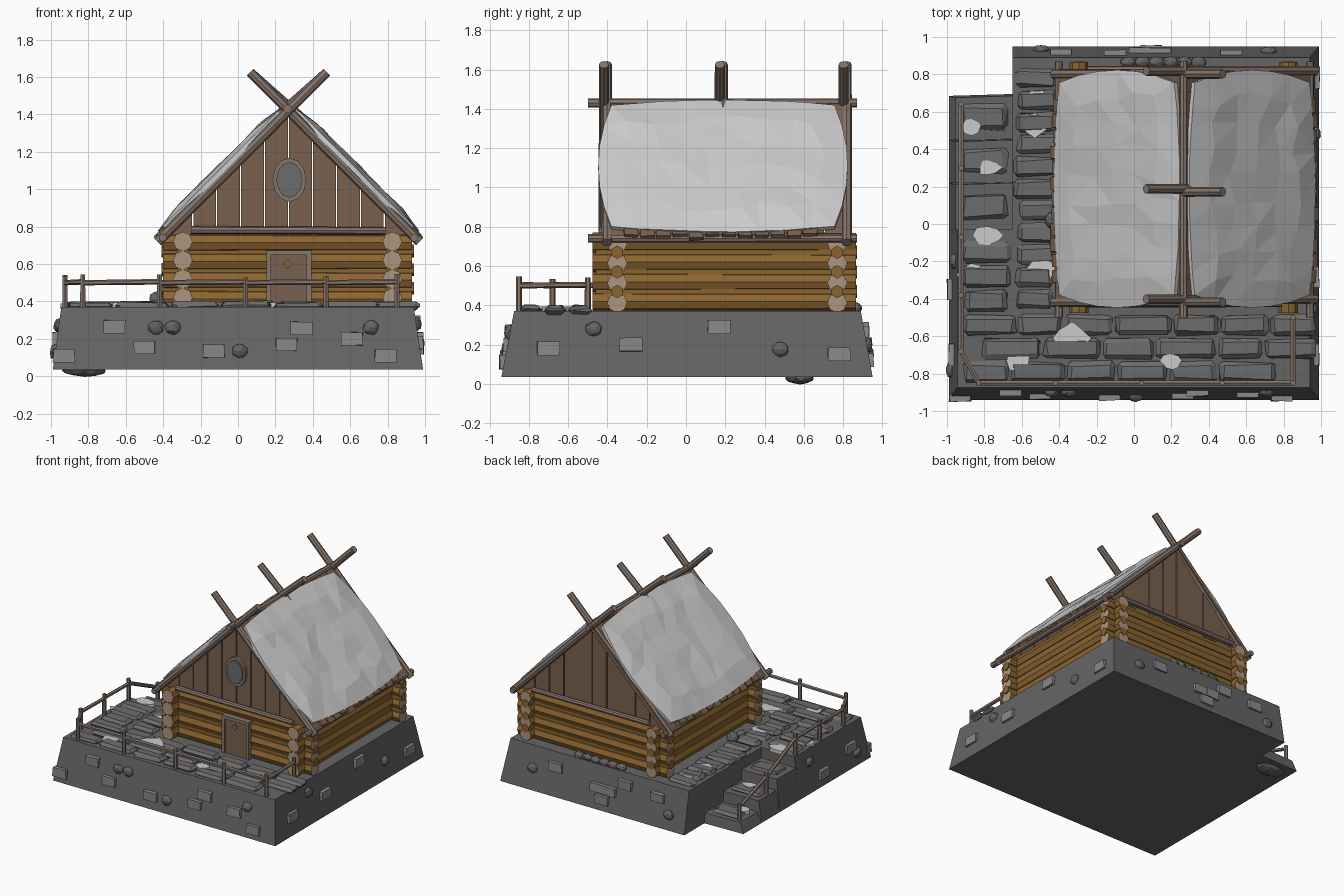
import bpy, bmesh, math, random
from mathutils import Vector, Matrix

if "Cube" in bpy.data.objects:
    bpy.data.objects.remove(bpy.data.objects["Cube"])
random.seed(4)
R = random.uniform

def mat(name, r, g, b):
    m = bpy.data.materials.new(name)
    m.diffuse_color = (r, g, b, 1)
    m.use_nodes = True
    m.node_tree.nodes["Principled BSDF"].inputs["Base Color"].default_value = m.diffuse_color
    return m
LOG = mat("log_bark", .26, .13, .03)
CUT = mat("log_cut", .42, .30, .21)
POLE = mat("pole_wood", .24, .18, .145)
PLANK = mat("plank_wood", .19, .12, .075)
SNOW = mat("snow", .65, .65, .65)
ROCK = mat("rock", .13, .13, .13)
SLAB = mat("slab_stone", .15, .15, .15)
BRICK = mat("light_brick", .25, .25, .25)

def finish(name, bm, *mats):
    bmesh.ops.recalc_face_normals(bm, faces=bm.faces)
    me = bpy.data.meshes.new(name)
    bm.to_mesh(me)
    bm.free()
    for m in mats:
        me.materials.append(m)
    ob = bpy.data.objects.new(name, me)
    bpy.context.collection.objects.link(ob)
    return ob

def loft(name, a, b, m):
    """Solid between two matching outlines."""
    bm = bmesh.new()
    va, vb = [bm.verts.new(p) for p in a], [bm.verts.new(p) for p in b]
    n = len(a)
    bm.faces.new(va)
    bm.faces.new(vb)
    for i in range(n):
        bm.faces.new((va[i], va[(i + 1) % n], vb[(i + 1) % n], vb[i]))
    return finish(name, bm, m)

def box(name, c, s, m, bevel=0, jit=0, rot=None):
    bm = bmesh.new()
    bmesh.ops.create_cube(bm, size=1)
    bmesh.ops.scale(bm, vec=s, verts=bm.verts)
    if bevel:
        bmesh.ops.bevel(bm, geom=bm.edges[:], offset=bevel, segments=1, affect='EDGES')
    for v in bm.verts:
        v.co += Vector((R(-jit, jit), R(-jit, jit), R(-jit, jit) * .5))
    bmesh.ops.transform(bm, matrix=Matrix.Translation(c) @ (rot or Matrix()), verts=bm.verts)
    return finish(name, bm, m)

def rod(name, p, q, r, m=POLE, sides=8, cap=None):
    p, q = Vector(p), Vector(q)
    bm = bmesh.new()
    bmesh.ops.create_cone(bm, cap_ends=True, segments=sides, radius1=r, radius2=r * .94, depth=(q - p).length)
    rot = (q - p).to_track_quat('Z', 'Y').to_matrix().to_4x4()
    bmesh.ops.transform(bm, matrix=Matrix.Translation((p + q) / 2) @ rot, verts=bm.verts)
    if cap:
        for f in bm.faces:
            f.material_index = int(len(f.verts) > 4)
    return finish(name, bm, m, cap or m)

def stone(name, c, s, m=ROCK):
    bm = bmesh.new()
    bmesh.ops.create_icosphere(bm, subdivisions=2, radius=1)
    for v in bm.verts:
        v.co = Vector(c) + Vector([v.co[i] * s[i] * R(.88, 1.06) for i in range(3)])
    return finish(name, bm, m)

# Sloped stone platform, notched at the back left for the stairs
bot = [(-.99, -.94), (.99, -.94), (.99, .95), (-.65, .95), (-.65, -.03), (-.99, -.03)]
top = [(-.945, -.875), (.94, -.875), (.94, .89), (-.65, .89), (-.65, -.03), (-.945, -.03)]
loft("platform", [(x, y, .035) for x, y in bot], [(x, y, .37) for x, y in top], ROCK)

# Stairs going down towards the back
for i, (y0, y1, z) in enumerate([(-.03, .22, .285), (.22, .45, .2), (.45, .685, .115)]):
    loft("stair_step", [(-.99, y0, .035), (-.65, y0, .035), (-.65, y1 + .01, .035), (-.99, y1, .035)],
         [(-.955, y0, z), (-.65, y0, z), (-.65, y1, z), (-.955, y1 - .01, z)], ROCK)
    box("step_slab", (-.8, (y0 + y1) / 2, z + .005), (.24, .13, .04), SLAB, .016, .012)
stone("bottom_boulder", (-.82, .58, .03), (.125, .075, .032))

# Paving slabs on the terrace
def slab(x, y, w, d):
    box("paving_slab", (x, y, .37 + R(0, .008)), (w, d, .045), SLAB, .018, .008)
for r in range(3):
    x = -.92 + .1 * (r % 2)
    while x < .76:
        w = R(.24, .34)
        slab(x + w / 2, -.79 + .125 * r, w - .02, .105)
        x += w
for k in range(11):
    slab(-.525 + R(-.02, .02), -.4 + .118 * k, R(.19, .23), .1)
for k in range(3):
    slab(-.79, -.41 + .13 * k, R(.2, .26), .11)

# Snow patches on the ground
for x, y, z, r in [(-.53, .52, .385, .09), (-.52, .68, .385, .06), (-.87, -.27, .38, .08), (-.5, -.24, .385, .09),
                   (-.33, -.61, .385, .1), (-.62, -.73, .385, .08), (-.78, -.06, .385, .08),
                   (-.78, .3, .222, .07), (-.87, .52, .135, .06), (.2, -.73, .385, .06)]:
    ring = [(x + r * R(.6, 1.1) * math.cos(a * .7854), y + r * R(.5, .9) * math.sin(a * .7854)) for a in range(8)]
    loft("snow_patch", [(a, b, z - .02) for a, b in ring], [(a, b, z + .008) for a, b in ring], SNOW)

# Bricks and round stones set into the platform sides
def side(face, u, z, rnd):
    t = (z - .035) / .335
    along_x = face in "fb"
    pos = {"f": (u, -.94 + .065 * t, z), "b": (u, .95 - .06 * t, z),
           "r": (.99 - .05 * t, u, z), "l": (-.99 + .045 * t, u, z)}[face]
    if rnd:
        stone("wall_stone", pos, (.045, .03, .04) if along_x else (.03, .045, .04))
    else:
        box("wall_brick", pos, (.115, .045, .07) if along_x else (.045, .115, .07), BRICK, 0, .004)
for face, bricks, rounds in [
    ("f", [(-.66, .265), (-.5, .155), (-.13, .135), (.26, .17), (.34, .255), (.61, .2), (.79, .11), (-.93, .11)],
     [(-.35, .26), (-.44, .26), (.01, .135), (.71, .26)]),
    ("r", [(-.7, .18), (-.28, .2), (.17, .29), (.78, .15)], [(-.47, .28), (.48, .175)]),
    ("b", [(.52, .26), (.14, .2), (.03, .2), (.09, .12), (-.39, .26), (-.1, .28)], [(.72, .2), (-.5, .15)]),
    ("l", [(-.7, .2), (-.35, .13)], [(-.78, .13), (-.2, .27)])]:
    for u, z in bricks:
        side(face, u, z, False)
    for u, z in rounds:
        side(face, u, z, True)
for k in range(6):
    stone("back_stone", (-.03 + .075 * k, .865, .385), (.045, .03, .03))
stone("stair_boulder", (-.43, .02, .41), (.045, .05, .05))
stone("stair_boulder", (-.42, -.1, .39), (.035, .04, .03))

# Log walls: round logs with thinner filler logs between the courses
X0, X1, Y0, Y1 = -.295, .825, -.35, .77
box("wall_core", (.265, .21, .57), (1.1, 1.1, .4), LOG)
for i in range(4):
    z = .42 + .1 * i
    for y in (Y0, Y1):
        rod("cross_log", (X0 - .105, y, z - .006), (X1 + .105, y, z - .006), .054, LOG, 8, CUT)
        if i < 3:
            rod("cross_filler", (X0 - .115, y, z + .05), (X1 + .115, y, z + .05), .036, LOG, 6)
    for x in (X0, X1):
        rod("side_log", (x, Y0 - .125, z), (x, Y1 + .095, z), .052, LOG, 8, CUT)
        if i < 3:
            rod("side_filler", (x, Y0 - .11, z + .05), (x, Y1 + .1, z + .05), .036, LOG, 6)

# Door
box("door", (.272, -.39, .51), (.2, .05, .28), PLANK)
for x in (.165, .38):
    box("door_post", (x, -.395, .515), (.025, .06, .29), POLE)
box("door_lintel", (.272, -.395, .66), (.24, .06, .025), POLE)
box("door_ornament", (.265, -.415, .6), (.035, .02, .035), LOG, rot=Matrix.Rotation(math.pi / 4, 4, 'Y'))

# Gables made of vertical planks cut to the roof slope
RX, RZ, C = .27, 1.42, math.sqrt(.5)
N = 10
for y in (-.385, .785):
    for k in range(N):
        a, b = RX - .64 + 1.28 * k / N + .003, RX - .64 + 1.28 * (k + 1) / N - .003
        d = R(-.006, .006)
        o = [(a, .755), (b, .755), (b, RZ - abs(b - RX) - .01), (a, RZ - abs(a - RX) - .01)]
        loft("gable_plank", [(x, y - .02 + d, z) for x, z in o], [(x, y + .02 + d, z) for x, z in o], PLANK)
    rod("gable_beam", (-.25, y - .04 if y < 0 else y + .04, .782), (.79, y - .04 if y < 0 else y + .04, .778), .021)

# Oval window in the front gable
for nm, rx, rz, y, m in (("window_frame", .09, .118, -.425, POLE), ("window_stone", .07, .095, -.435, SLAB)):
    o = [(RX + .005 + rx * math.cos(t * math.pi / 6), 1.05 + rz * math.sin(t * math.pi / 6)) for t in range(12)]
    loft(nm, [(x, -.38, z) for x, z in o], [(x, y, z) for x, z in o], m)

# Roof: d = distance down the slope, n = height off it, s = side
def P(s, d, n, y):
    return Vector((RX + s * (d + n) * C, y, RZ + (n - d) * C))
for s in (-1, 1):
    for k in range(10):
        ya, yb = -.42 + .125 * k + .002, -.42 + .125 * (k + 1) - .002
        e = R(.93, .97)
        loft("roof_plank", [P(s, 0, -.015, ya), P(s, e, -.015, ya), P(s, e, .015, ya), P(s, 0, .015, ya)],
             [P(s, 0, -.015, yb), P(s, e, -.015, yb), P(s, e, .015, yb), P(s, 0, .015, yb)], PLANK)
    for k in range(12):
        box("eave_shingle", P(s, .92 + R(-.01, .015), .02, -.28 + .083 * k), (.1, .07, .025), PLANK, 0, .004,
            Matrix.Rotation(s * math.pi / 4, 4, 'Y'))
    rod("eave_pole", P(s, .955, -.005, -.5), P(s, .955, -.005, .87), .022)
    # Crossed poles: full length at the gables, tips only in the middle
    for y in (-.41, .81):
        rod("gable_pole", P(s, .99, 0, y + s * .008), P(s, -.29, 0, y + s * .008), .027)
    rod("ridge_cross", P(s, .06, .02, .18 + s * .008), P(s, -.29, 0, .18 + s * .008), .027)
    # Snow blanket: faceted grid with rounded corners
    bm = bmesh.new()
    bmesh.ops.create_grid(bm, x_segments=9, y_segments=6, size=1)
    for v in bm.verts:
        u, w = v.co.x, v.co.y
        edge = max(abs(u), abs(w)) > .99
        uu, ww = u * math.sqrt(1 - .2 * w * w), w * math.sqrt(1 - .16 * u * u)
        if not edge:
            uu, ww = uu + R(-.05, .05), ww + R(-.07, .07)
        n = .035 + R(0, .006) if edge else .056 + R(-.008, .008)
        v.co = P(s, .475 + ww * .475, n, .188 + uu * .635)
    bmesh.ops.triangulate(bm, faces=bm.faces[:])
    bmesh.ops.recalc_face_normals(bm, faces=bm.faces)
    rim = bmesh.ops.extrude_edge_only(bm, edges=[e for e in bm.edges if e.is_boundary])
    for v in [g for g in rim["geom"] if isinstance(g, bmesh.types.BMVert)]:
        v.co -= Vector((s * C, 0, C)) * .025
    bmesh.ops.holes_fill(bm, edges=[e for e in bm.edges if e.is_boundary], sides=0)
    finish("roof_snow", bm, SNOW)
rod("ridge_pole", (RX - .005, -.5, 1.43), (RX - .005, .87, 1.43), .024)

# Fence round the terrace and down the stairs
def fence(path):
    for i, (x, y, z) in enumerate(path):
        rod("fence_post", (x, y, z - .02), (x, y, z + .165 + R(-.01, .015)), .016, POLE, 6)
        if i:
            a = Vector(path[i - 1])
            rod("fence_rail", a + Vector((0, 0, .135)), Vector((x, y, z + .13)), .015, POLE, 6)
fence([(.85, -.5, .37), (.85, -.85, .37), (.47, -.85, .37), (.04, -.85, .37), (-.42, -.85, .37),
       (-.83, -.85, .37), (-.925, -.68, .37), (-.925, -.38, .37), (-.925, -.07, .37),
       (-.925, .3, .2), (-.925, .64, .09)])
